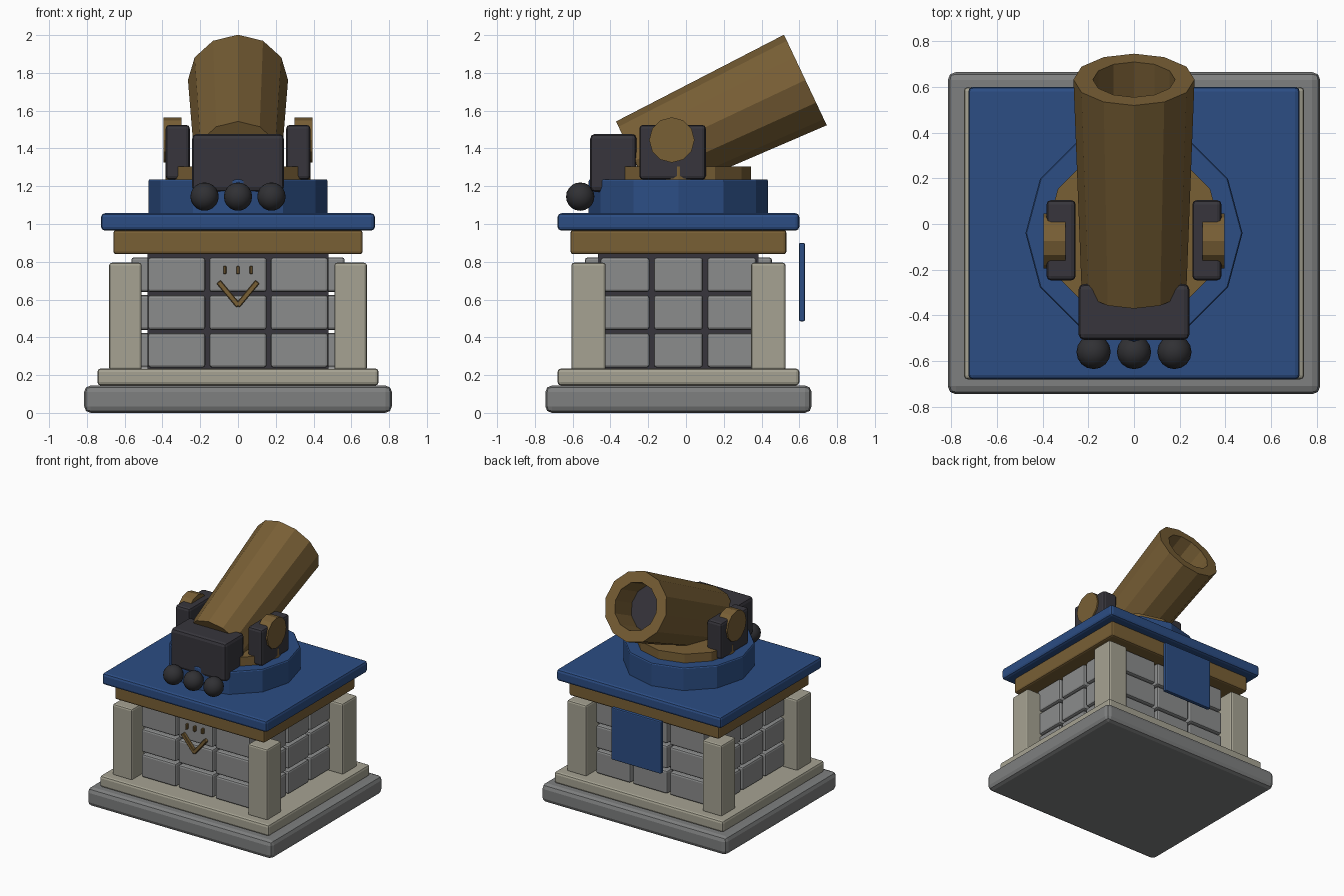
import bpy, bmesh, math
from mathutils import Matrix, Vector

if "Cube" in bpy.data.objects:
    bpy.data.objects.remove(bpy.data.objects["Cube"])

CY = -0.04  # centre line of the building in y


def mat(name, r, g, b):
    m = bpy.data.materials.new(name)
    m.diffuse_color = (r, g, b, 1)
    m.use_nodes = True
    m.node_tree.nodes["Principled BSDF"].inputs["Base Color"].default_value = m.diffuse_color
    return m


BASE = mat("base_grey", 0.21, 0.215, 0.215)
BRICK = mat("brick_grey", 0.26, 0.265, 0.265)
STONE = mat("pale_stone", 0.38, 0.365, 0.29)
BRONZE = mat("bronze", 0.19, 0.115, 0.036)
BLUE = mat("roof_blue", 0.025, 0.075, 0.23)
IRON = mat("dark_iron", 0.038, 0.036, 0.045)
SHOT = mat("shot_black", 0.03, 0.03, 0.034)


def finish(name, bm, *mats):
    bmesh.ops.recalc_face_normals(bm, faces=bm.faces)
    me = bpy.data.meshes.new(name)
    bm.to_mesh(me)
    bm.free()
    for m in mats:
        me.materials.append(m)
    ob = bpy.data.objects.new(name, me)
    bpy.context.collection.objects.link(ob)
    return ob


def box(name, x, y, z, m, bevel=0.015, seg=2, tilt=0.0):
    """Bevelled box from (min, max) ranges, optionally tilted about y."""
    bm = bmesh.new()
    bmesh.ops.create_cube(bm, size=1)
    bmesh.ops.scale(bm, vec=(x[1] - x[0], y[1] - y[0], z[1] - z[0]), verts=bm.verts)
    if bevel:
        bmesh.ops.bevel(bm, geom=bm.edges[:], offset=bevel, segments=seg,
                        profile=0.5, affect='EDGES')
    ob = finish(name, bm, m)
    ob.location = (sum(x) / 2, sum(y) / 2, sum(z) / 2)
    ob.rotation_euler.y = tilt
    return ob


def slab(name, hx, hy, z, m, bevel):
    return box(name, (-hx, hx), (CY - hy, CY + hy), z, m, bevel)


def lathe(name, profile, matrix, *mats, end_mat=0, sides=12):
    """Turn (radius, height) points around z; both ends are capped."""
    bm = bmesh.new()
    rings = []
    for r, h in profile:
        rings.append([bm.verts.new((r * math.cos(2 * math.pi * i / sides),
                                    r * math.sin(2 * math.pi * i / sides), h))
                      for i in range(sides)])
    for a, b in zip(rings, rings[1:]):
        for i in range(sides):
            j = (i + 1) % sides
            bm.faces.new((a[i], a[j], b[j], b[i]))
    bm.faces.new(rings[0])
    bm.faces.new(rings[-1]).material_index = end_mat
    bm.transform(matrix)
    return finish(name, bm, *mats)


# stepped base
slab("foundation", 0.815, 0.705, (0, 0.145), BASE, 0.035)
slab("plinth", 0.745, 0.64, (0.145, 0.235), STONE, 0.018)

# wall core (mortar) and raised bricks on all four sides
slab("wall_core", 0.48, 0.425, (0.22, 0.85), IRON, 0)
for row in range(3):
    z = (0.24 + 0.2 * row, 0.423 + 0.2 * row)
    for col in range(3):
        xm = (col - 1) * 0.325
        ym = CY + (col - 1) * 0.283
        for s in (-1, 1):
            ys = sorted((CY + s * 0.40, CY + s * 0.495))
            box("brick_front" if s < 0 else "brick_back",
                (xm - 0.152, xm + 0.152), ys, z, BRICK, 0.014)
            xs = sorted((s * 0.45, s * 0.565))
            box("brick_left" if s < 0 else "brick_right",
                xs, (ym - 0.13, ym + 0.13), z, BRICK, 0.014)

# corner pillars
for sx in (-1, 1):
    for sy in (-1, 1):
        box("corner_pillar", sorted((sx * 0.51, sx * 0.682)),
            sorted((CY + sy * 0.385, CY + sy * 0.567)), (0.225, 0.795), STONE, 0.014)

# cornice and roof
slab("cornice", 0.66, 0.572, (0.84, 0.968), BRONZE, 0.015)
slab("roof_slab", 0.725, 0.64, (0.965, 1.057), BLUE, 0.02)

# chevron and three studs on the front wall
for s in (-1, 1):
    box("chevron_arm", (s * 0.05 - 0.014, s * 0.05 + 0.014), (-0.56, -0.53),
        (0.547, 0.713), BRONZE, 0.004, 1, tilt=s * math.atan2(0.1, 0.12))
for x in (-0.07, 0, 0.07):
    box("front_stud", (x - 0.008, x + 0.008), (-0.555, -0.53), (0.735, 0.777), BRONZE, 0.003, 1)

# hanging banner behind the back wall
box("banner", (-0.22, 0.22), (0.598, 0.63), (0.485, 0.9), BLUE, 0.008)

# turntable
centre = Matrix.Translation((0, CY, 0))
lathe("turntable", [(0.475, 1.05), (0.475, 1.228), (0.47, 1.235)], centre, BLUE)
lathe("turntable_ring", [(0.385, 1.22), (0.385, 1.305)], centre, BRONZE)

# cheeks and trunnion caps
for s in (-1, 1):
    box("cheek", sorted((s * 0.255, s * 0.383)), (-0.247, 0.105), (1.235, 1.525), IRON, 0.02)
    lathe("trunnion_cap", [(0.12, 0.30), (0.12, 0.395)],
          Matrix.Translation((0, -0.075, 1.445)) @ Matrix.Rotation(s * math.pi / 2, 4, 'Y'),
          BRONZE)

# tilted barrel with an iron floor in the bore
lathe("barrel", [(0.23, 0), (0.265, 1.0), (0.18, 1.0), (0.18, 0.77)],
      Matrix.Translation((0, -0.272, 1.335)) @ Matrix.Rotation(math.radians(-64.7), 4, 'X'),
      BRONZE, IRON, end_mat=1)

# breech block and cannon balls
box("breech_block", (-0.243, 0.243), (-0.507, -0.262), (1.17, 1.477), IRON, 0.025)
for x in (-0.177, 0, 0.177):
    bm = bmesh.new()
    bmesh.ops.create_uvsphere(bm, u_segments=16, v_segments=10, radius=0.075)
    for f in bm.faces:
        f.smooth = True
    finish("cannon_ball", bm, SHOT).location = (x, -0.56, 1.145)
